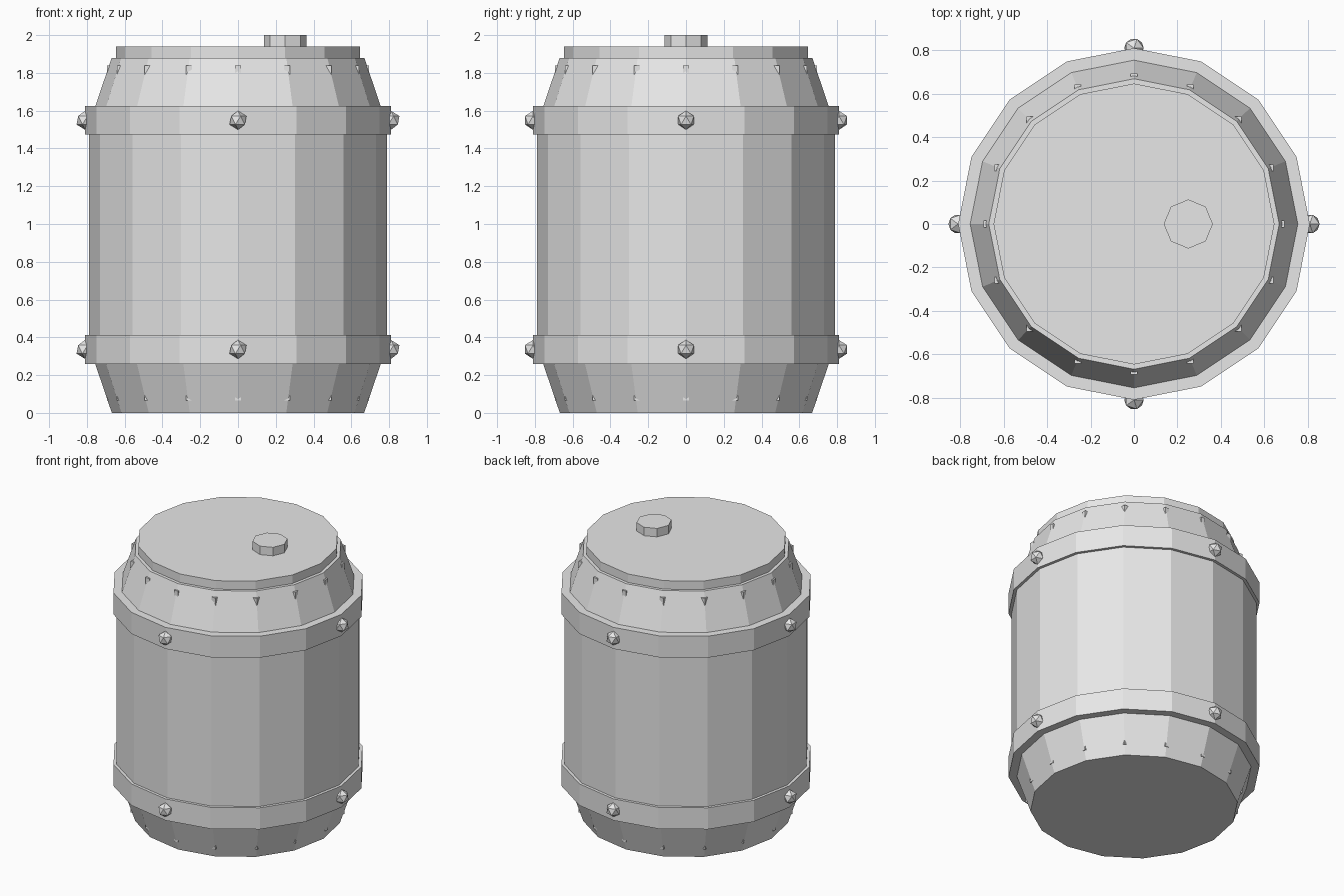
import bpy, bmesh, math
from mathutils import Matrix, Vector

SIDES = 16
scene = bpy.context.scene
if "Cube" in bpy.data.objects:
    bpy.data.objects.remove(bpy.data.objects["Cube"], do_unlink=True)

# One plain grey for every part
grey = bpy.data.materials.new("plain_grey")
grey.use_nodes = True
grey.diffuse_color = (0.8, 0.8, 0.8, 1)
grey.node_tree.nodes["Principled BSDF"].inputs["Base Color"].default_value = (0.8, 0.8, 0.8, 1)


def finish(name, bm):
    bmesh.ops.recalc_face_normals(bm, faces=bm.faces)
    mesh = bpy.data.meshes.new(name)
    bm.to_mesh(mesh)
    bm.free()
    mesh.materials.append(grey)
    obj = bpy.data.objects.new(name, mesh)
    scene.collection.objects.link(obj)
    return obj


def lathe(name, profile, sides=SIDES, centre=(0, 0), closed=False):
    """Turn (radius, height) points; open profiles get flat end caps."""
    bm = bmesh.new()
    rings = []
    for r, z in profile:
        ring = []
        for i in range(sides):
            a = math.tau * i / sides
            ring.append(bm.verts.new((centre[0] + r * math.cos(a), centre[1] + r * math.sin(a), z)))
        rings.append(ring)
    pairs = list(zip(rings, rings[1:]))
    if closed:
        pairs.append((rings[-1], rings[0]))
    else:
        bm.faces.new(rings[0])
        bm.faces.new(rings[-1])
    for low, high in pairs:
        for i in range(sides):
            j = (i + 1) % sides
            bm.faces.new((low[i], low[j], high[j], high[i]))
    return finish(name, bm)


def around(count, radius, z):
    for i in range(count):
        a = math.tau * i / count
        yield Vector((radius * math.cos(a), radius * math.sin(a), z))


# Barrel body, lid and off-centre plug
lathe("barrel_body", [(0.668, 0), (0.79, 0.36), (0.79, 1.52), (0.669, 1.88)])
lathe("lid", [(0.647, 1.87), (0.647, 1.94)])
lathe("plug", [(0.113, 1.93), (0.113, 2.0)], sides=8, centre=(0.25, 0))

# Hoops with four faceted rivets each
for label, low, high in (("lower", 0.26, 0.412), ("upper", 1.473, 1.625)):
    lathe(label + "_hoop", [(0.74, low), (0.81, low), (0.81, high), (0.74, high)], closed=True)
    bm = bmesh.new()
    for spot in around(4, 0.81, (low + high) / 2):
        bmesh.ops.create_icosphere(bm, subdivisions=1, radius=0.05, matrix=Matrix.Translation(spot))
    finish(label + "_rivets", bm)

# Small square studs half sunk in the sloping ends
for label, z in (("lower", 0.095), ("upper", 1.81)):
    bm = bmesh.new()
    for spot in around(SIDES, 0.677, z):
        size = Matrix.Diagonal((0.032, 0.032, 0.06, 1))
        bmesh.ops.create_cube(bm, size=1, matrix=Matrix.Translation(spot) @ size)
    finish(label + "_studs", bm)
